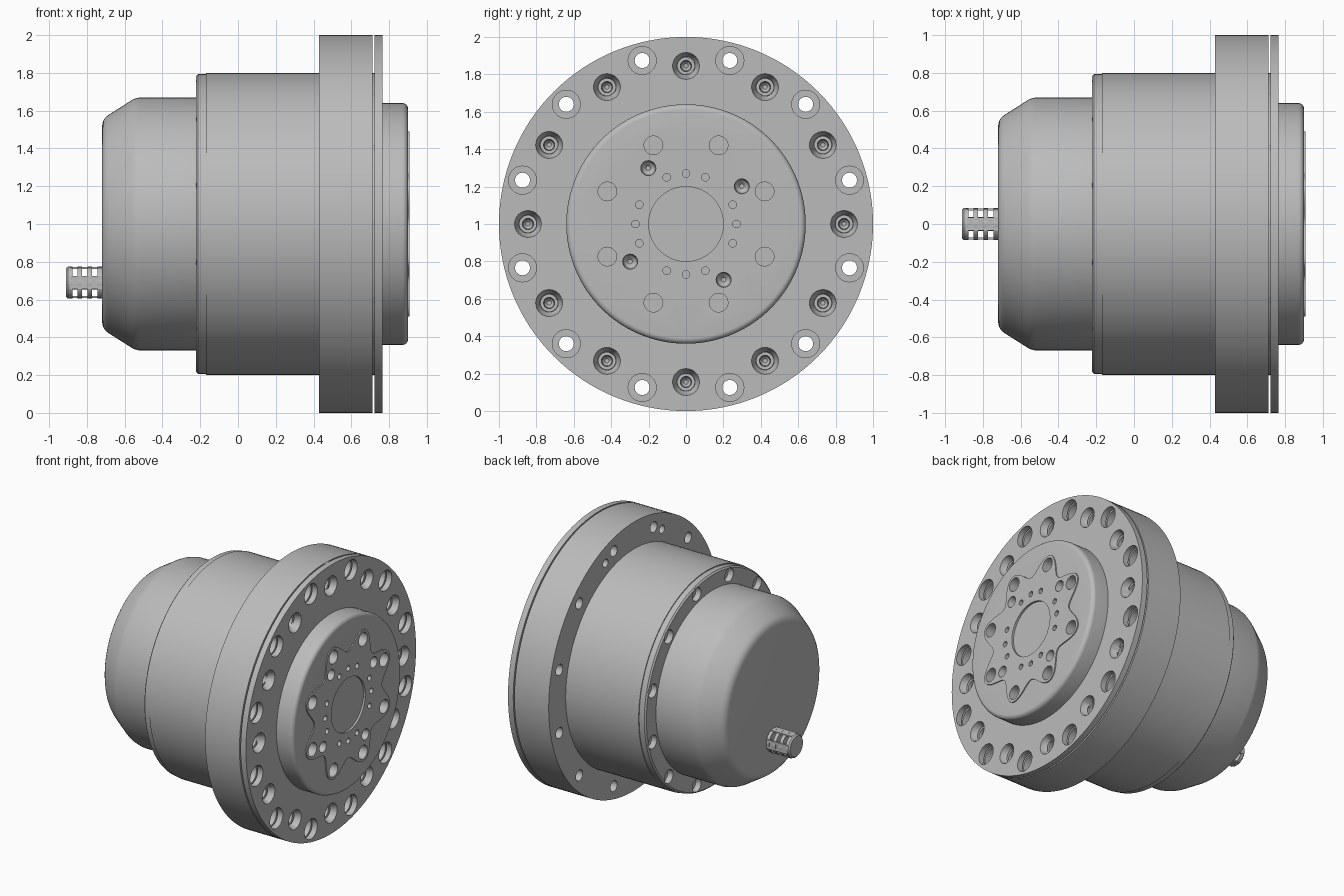
import bpy, bmesh, math
from math import cos, sin, radians, tau

cube = bpy.data.objects.get("Cube")
if cube:
    bpy.data.objects.remove(cube, do_unlink=True)

metal = bpy.data.materials.new("satin grey metal")
metal.use_nodes = True
GREY = (0.5, 0.5, 0.5, 1)
metal.diffuse_color = GREY
metal.node_tree.nodes["Principled BSDF"].inputs["Base Color"].default_value = GREY

AXIS_Z = 1.0   # height of the main axis, which runs along x


def lathe(bm, profile, y=0, z=AXIS_Z, seg=128, radius=lambda a: 1):
    """Revolve (x, r) points about a line along x and cap both ends."""
    rings = []
    for x, r in profile:
        ring = []
        for i in range(seg):
            a = tau * i / seg
            k = r * radius(a)
            ring.append(bm.verts.new((x, y + k * cos(a), z + k * sin(a))))
        rings.append(ring)
    for lo, hi in zip(rings, rings[1:]):
        for i in range(seg):
            j = (i + 1) % seg
            bm.faces.new((lo[i], lo[j], hi[j], hi[i]))
    bm.faces.new(rings[0])
    bm.faces.new(rings[-1])


def box(bm, lo, hi):
    made = bmesh.ops.create_cube(bm, size=1)["verts"]
    for v in made:
        for i in range(3):
            v.co[i] = lo[i] if v.co[i] < 0 else hi[i]


def finish(bm, name):
    bmesh.ops.recalc_face_normals(bm, faces=bm.faces[:])
    mesh = bpy.data.meshes.new(name)
    bm.to_mesh(mesh)
    bm.free()
    mesh.materials.append(metal)
    ob = bpy.data.objects.new(name, mesh)
    bpy.context.scene.collection.objects.link(ob)
    return ob


def turned(name, profile, **kw):
    bm = bmesh.new()
    lathe(bm, profile, **kw)
    return finish(bm, name)


def drill(targets, name, holes):
    """Cut revolved holes, given as (profile, ring radius, angles), from the targets."""
    bm = bmesh.new()
    for profile, ring, angles in holes:
        for a in angles:
            t = radians(a)
            lathe(bm, profile, ring * cos(t), AXIS_Z + ring * sin(t), 32)
    cutter = finish(bm, name)
    cutter.hide_render = True
    for ob in targets:
        mod = ob.modifiers.new("holes", "BOOLEAN")
        mod.operation, mod.solver, mod.object = "DIFFERENCE", "EXACT", cutter
        bpy.context.view_layer.objects.active = ob
        bpy.ops.object.modifier_apply(modifier=mod.name)
    bpy.data.objects.remove(cutter, do_unlink=True)


def rounded(x, r, size, direction, steps=6):
    """Quarter-round outer corner ending on the face at x."""
    turn = [math.pi / 2 * i / steps for i in range(steps + 1)]
    return [(x - direction * size * (1 - sin(t)), r - size * (1 - cos(t))) for t in turn]


# Rear cover with soft shoulder and sloping edge
rear_cover = turned("rear_cover", [
    (-0.72, 0.51), (-0.718, 0.53), (-0.712, 0.55), (-0.70, 0.566), (-0.685, 0.578),
    (-0.56, 0.657), (-0.545, 0.664), (-0.52, 0.67), (-0.19, 0.67)])

# Main housing and the thin retaining ring behind it
housing = turned("housing", [(-0.17, 0.80), (0.45, 0.80)])
retaining_ring = turned("retaining_ring", [(-0.222, 0.782), (-0.212, 0.793), (-0.16, 0.793)])
seats = [15 + 30 * i for i in range(12)]
drill([retaining_ring, rear_cover], "ring_hole_cutter",
      [([(-0.3, 0.05), (-0.18, 0.05)], 0.735, seats)])

# Mounting flange, with its face plate behind a narrow groove
flange = turned("mounting_flange", [
    (0.43, 1), (0.712, 1), (0.712, 0.80), (0.722, 0.80), (0.722, 1), (0.765, 1)])
drill([flange], "flange_hole_cutter", [
    ([(0.3, 0.04), (0.66, 0.04), (0.66, 0.075), (0.9, 0.075)], 0.905, seats),
    ([(0.62, 0.012), (0.635, 0.026), (0.69, 0.03), (0.69, 0.045), (0.715, 0.045),
      (0.764, 0.072), (0.9, 0.072)], 0.845, range(0, 360, 30)),
    ([(0.3, 0.03), (0.55, 0.03)], 0.885, (68, 112))])

# Output hub with a raised eight-lobed pad
hub = turned("output_hub", [(0.74, 0.64)] + rounded(0.90, 0.64, 0.03, 1))
pad = turned("lobed_pad", [(0.88, 1), (0.908, 1)], seg=192,
             radius=lambda a: 0.46 + 0.065 * cos(8 * (a - tau / 16)))
drill([hub, pad], "hub_hole_cutter", [
    ([(0.84, 0.05), (0.95, 0.05)], 0.455, [22.5 + 45 * i for i in range(8)]),
    ([(0.84, 0.012), (0.86, 0.032), (0.90, 0.04), (0.95, 0.04)], 0.36, [34 + 90 * i for i in range(4)]),
    ([(0.87, 0.02), (0.95, 0.02)], 0.27, [22.5 * i for i in range(16) if i % 4 != 2])])
drill([hub, pad], "centre_cutter", [([(0.893, 0.2), (0.95, 0.2)], 0, [0])])

# Cable gland: hollow core, stacked collars and four slim bridging bars
GZ = 0.69
turned("cable_core", [(-0.70, 0.036), (-0.905, 0.036), (-0.905, 0.022), (-0.87, 0.022)],
       z=GZ, seg=32)
bm = bmesh.new()
for start, end in ((-0.91, -0.877), (-0.85, -0.825), (-0.797, -0.772), (-0.744, -0.71)):
    lip = 0.075 if start < -0.9 else 0.085
    lathe(bm, [(start, 0.038), (start, lip), (start + 0.01, 0.085), (end, 0.085), (end, 0.038)],
          z=GZ, seg=48)
finish(bm, "gland_collars")
bm = bmesh.new()
for s in (-1, 1):
    near, far = sorted((s * 0.072, s * 0.083))
    box(bm, (-0.89, near, GZ - 0.034), (-0.72, far, GZ + 0.034))
    box(bm, (-0.89, -0.034, GZ + near), (-0.72, 0.034, GZ + far))
finish(bm, "gland_bars")

# Smooth the round surfaces and keep the machined edges sharp
bpy.ops.object.select_all(action="DESELECT")
for ob in bpy.context.scene.objects:
    if ob.type == "MESH" and metal.name in ob.data.materials:
        ob.select_set(True)
        bpy.context.view_layer.objects.active = ob
bpy.ops.object.shade_smooth_by_angle(angle=radians(30))
